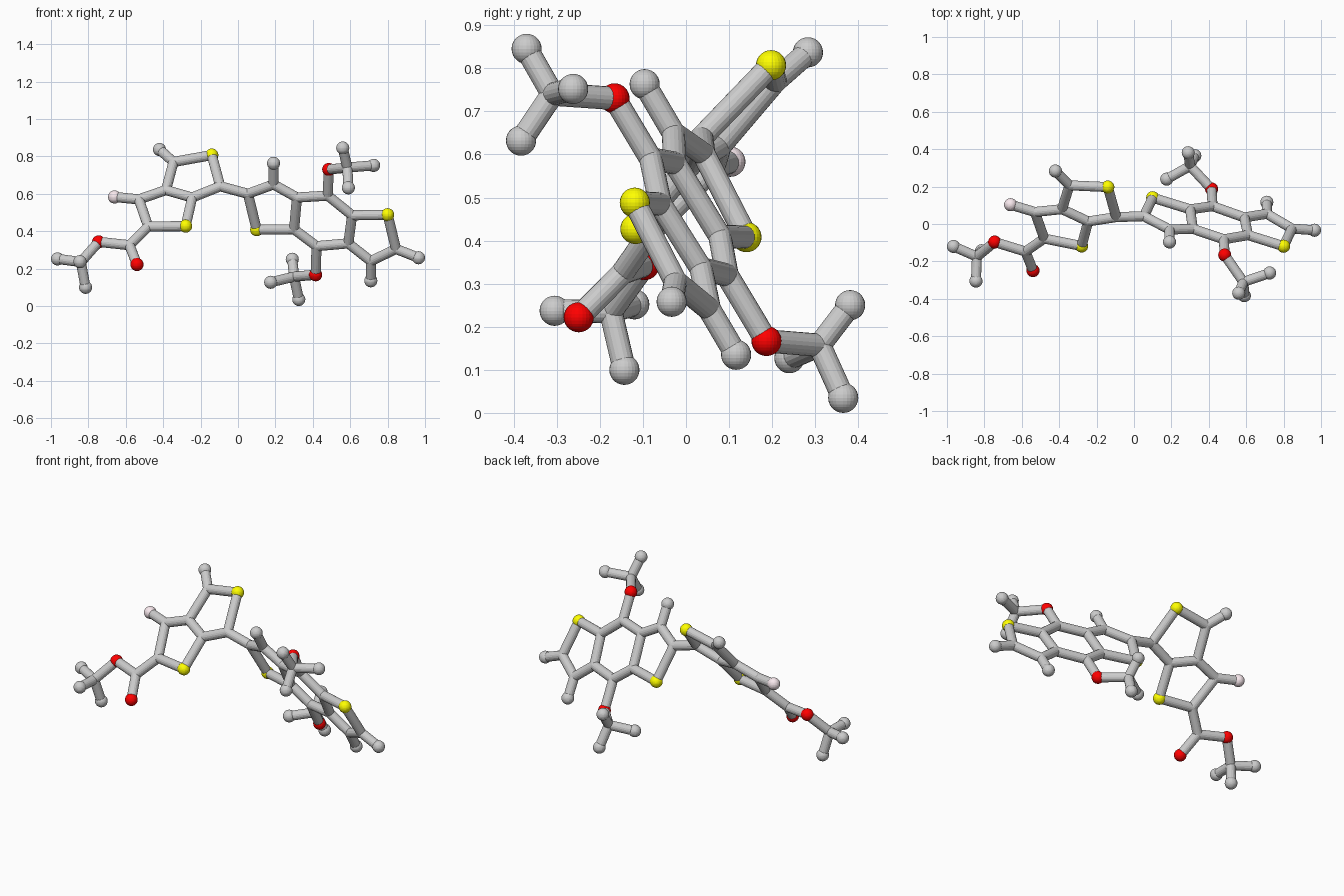
import bpy, bmesh
from mathutils import Vector, Matrix

if "Cube" in bpy.data.objects:
    bpy.data.objects.remove(bpy.data.objects["Cube"])

ATOM_R, BOND_R = 0.035, 0.027

# The two flat ring systems lie in tilted planes: y follows from x and z
def left(x, z):
    return Vector((x, -0.563 - 0.209 * x + 0.906 * z, z))

def right(x, z):
    return Vector((x, 0.411 - 0.303 * x - 0.589 * z, z))

# Left double ring with its ester arm
L = {k: left(*p) for k, p in {
    "S1": (-.14, .807), "Ca": (-.345, .77), "H1": (-.42, .837), "Cb": (-.385, .62),
    "Cc": (-.245, .58), "Cd": (-.095, .64), "S2": (-.28, .427), "Ce": (-.48, .425),
    "Cf": (-.53, .57), "F1": (-.66, .583), "Cg": (-.58, .325), "O1": (-.54, .222),
    "O2": (-.745, .343), "Cm": (-.84, .235)}.items()}
# Right triple ring
R = {k: right(*p) for k, p in {
    "Ch": (.053, .60), "S3": (.10, .408), "Ci": (.19, .65), "H2": (.19, .763),
    "Cj": (.315, .58), "Ck": (.30, .41), "Cl": (.48, .59), "O3": (.485, .73),
    "Cn": (.61, .485), "Co": (.59, .335), "Cp": (.42, .32), "O4": (.415, .167),
    "S4": (.80, .488), "Cq": (.845, .305), "Cr": (.71, .24), "H3": (.965, .258),
    "H4": (.71, .135)}.items()}
# Methyl ends leaving the planes
M = {k: Vector(p) for k, p in {
    "H5": (-.965, -.12, .252), "H6": (-.845, -.305, .237), "H7": (-.815, -.143, .10),
    "Cs": (.585, -.31, .74), "H8": (.56, -.37, .845), "H9": (.725, -.262, .752),
    "Hx": (.59, -.383, .632),
    "Ct": (.30, .31, .157), "Ha": (.175, .24, .127), "Hb": (.29, .381, .25),
    "Hc": (.325, .365, .035)}.items()}
atoms = {**L, **R, **M}

bonds = {
    "left_ring_bonds": "S1-Ca Ca-Cb Cb-Cc Cc-Cd Cd-S1 Cc-S2 S2-Ce Ce-Cf Cf-Cb Ca-H1 Cf-F1",
    "ester_bonds": "Ce-Cg Cg-O1 Cg-O2 O2-Cm Cm-H5 Cm-H6 Cm-H7",
    "linking_bond": "Cd-Ch",
    "right_ring_bonds": "Ch-S3 S3-Ck Ck-Cj Cj-Ci Ci-Ch Ci-H2 Cj-Cl Cl-Cn Cn-Co Co-Cp Cp-Ck "
                        "Cn-S4 S4-Cq Cq-Cr Cr-Co Cq-H3 Cr-H4",
    "upper_methoxy_bonds": "Cl-O3 O3-Cs Cs-H8 Cs-H9 Cs-Hx",
    "lower_methoxy_bonds": "Cp-O4 O4-Ct Ct-Ha Ct-Hb Ct-Hc"}

def finish(bm, name, color=None):
    me = bpy.data.meshes.new(name)
    bm.to_mesh(me)
    bm.free()
    ob = bpy.data.objects.new(name, me)
    bpy.context.collection.objects.link(ob)
    if color:
        mat = bpy.data.materials.new(name + "_color")
        mat.diffuse_color = color
        mat.use_nodes = True
        mat.node_tree.nodes["Principled BSDF"].inputs["Base Color"].default_value = mat.diffuse_color
        me.materials.append(mat)

# Bonds as plain cylinders
for name, pairs in bonds.items():
    bm = bmesh.new()
    for pair in pairs.split():
        a, b = (atoms[k] for k in pair.split("-"))
        d = b - a
        m = Matrix.Translation((a + b) / 2) @ d.to_track_quat('Z', 'Y').to_matrix().to_4x4()
        bmesh.ops.create_cone(bm, cap_ends=True, segments=18, radius1=BOND_R,
                              radius2=BOND_R, depth=d.length, matrix=m)
    finish(bm, name)

# Atoms as balls, one object per kind; carbons only round off the joints
kinds = {"S": ("sulfur_atoms", ATOM_R, (1, 1, 0, 1)),
         "O": ("oxygen_atoms", ATOM_R, (1, 0, 0, 1)),
         "F": ("fluorine_atom", ATOM_R, (.95, .82, .86, 1)),
         "H": ("end_atoms", ATOM_R, None),
         "C": ("carbon_joints", BOND_R, None)}
for letter, (name, r, color) in kinds.items():
    bm = bmesh.new()
    for k, p in atoms.items():
        if k[0] == letter:
            bmesh.ops.create_uvsphere(bm, u_segments=24, v_segments=14, radius=r,
                                      matrix=Matrix.Translation(p))
    finish(bm, name, color)
